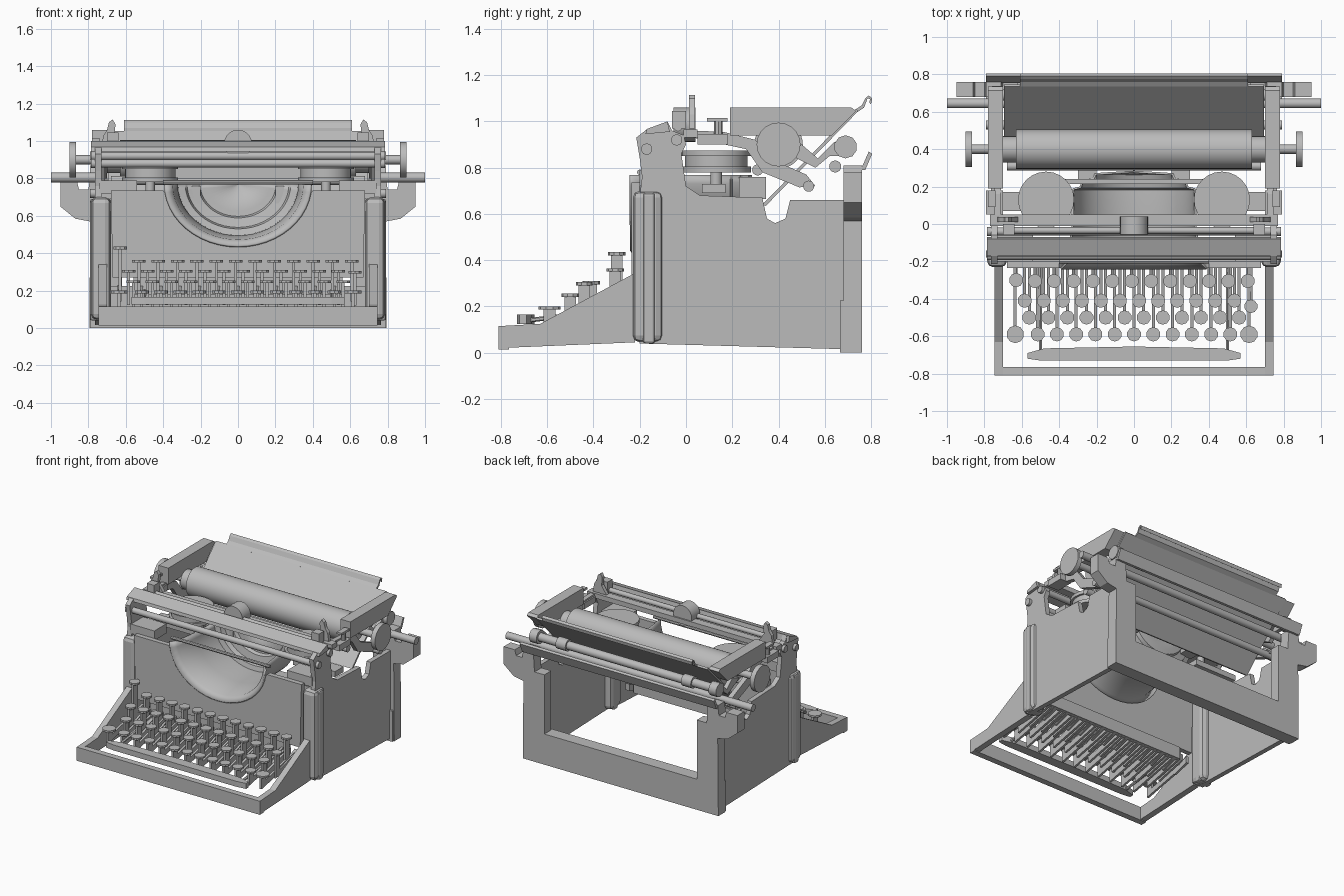
import bpy, bmesh, math
from mathutils import Matrix, Vector

cube = bpy.data.objects.get("Cube")
if cube:
    bpy.data.objects.remove(cube)

grey = bpy.data.materials.new("plain_grey")
grey.use_nodes = True
grey.diffuse_color = (0.5, 0.5, 0.5, 1)
grey.node_tree.nodes["Principled BSDF"].inputs["Base Color"].default_value = (0.5, 0.5, 0.5, 1)


def finish(name, bm, mirror=False, bevel=0, smooth=False):
    """Turn a bmesh into a named object, optionally mirrored across x."""
    bmesh.ops.recalc_face_normals(bm, faces=bm.faces)
    mesh = bpy.data.meshes.new(name)
    bm.to_mesh(mesh)
    bm.free()
    mesh.materials.append(grey)
    ob = bpy.data.objects.new(name, mesh)
    bpy.context.collection.objects.link(ob)
    if bevel:
        mod = ob.modifiers.new("bevel", 'BEVEL')
        mod.width, mod.segments = bevel, 2
    if mirror:
        ob.modifiers.new("mirror", 'MIRROR')
    if smooth:
        bpy.ops.object.select_all(action='DESELECT')
        ob.select_set(True)
        bpy.context.view_layer.objects.active = ob
        bpy.ops.object.shade_smooth_by_angle(angle=math.radians(40))
    return ob


def add_prism(bm, points, a, b, axis='x'):
    """Extrude a flat outline from a to b: (y, z) along x, (x, z) along y, (x, y) along z."""
    place = {'x': lambda p: (a, p[0], p[1]), 'y': lambda p: (p[0], a, p[1]),
             'z': lambda p: (p[0], p[1], a)}[axis]
    face = bm.faces.new([bm.verts.new(place(p)) for p in points])
    moved = bmesh.ops.extrude_face_region(bm, geom=[face])["geom"]
    shift = Vector([b - a if axis == c else 0 for c in 'xyz'])
    bmesh.ops.translate(bm, vec=shift, verts=[v for v in moved if isinstance(v, bmesh.types.BMVert)])


def prism(name, points, a, b, axis='x', mirror=False, bevel=0):
    bm = bmesh.new()
    add_prism(bm, points, a, b, axis)
    return finish(name, bm, mirror, bevel)


def box(name, x, y, z, mirror=False, bevel=0):
    outline = [(y[0], z[0]), (y[1], z[0]), (y[1], z[1]), (y[0], z[1])]
    return prism(name, outline, x[0], x[1], 'x', mirror, bevel)


def add_tube(bm, start, end, r, sides):
    start, end = Vector(start), Vector(end)
    d = end - start
    mat = Matrix.Translation((start + end) / 2) @ d.to_track_quat('Z', 'Y').to_matrix().to_4x4()
    bmesh.ops.create_cone(bm, cap_ends=True, segments=sides, radius1=r, radius2=r,
                          depth=d.length, matrix=mat)


def tube(name, start, end, r, sides=16, mirror=False):
    bm = bmesh.new()
    add_tube(bm, start, end, r, sides)
    return finish(name, bm, mirror, smooth=sides > 8)


def cross_rod(name, y, z, r, reach, sides=16):
    return tube(name, (-reach, y, z), (reach, y, z), r, sides)


# Keyboard frame
prism("keyboard_side", [(-.81, .02), (-.81, .115), (-.63, .125), (-.22, .345), (-.22, .045)],
      .7, .745, mirror=True)
box("keyboard_front_bar", (-.745, .745), (-.81, -.765), (.015, .115))

# Body: side panels, front columns and rear frame
side = [(-.2, .04), (.7, .015), (.7, .66), (.45, .66), (.43, .58), (.385, .56), (.35, .58),
        (.33, .67), (.06, .68), (0, .72), (-.02, .86), (0, .9), (-.01, .94), (-.06, .96),
        (-.08, 1), (-.17, .965), (-.215, .93), (-.2, .84), (-.19, .76), (-.2, .68)]
prism("side_panel", side, .73, .765, mirror=True)
box("front_column", (.68, .785), (-.23, -.1), (.045, .7), True, .03)
box("column_rib", (.68, .79), (-.185, -.135), (.04, .69), True, .01)
box("rear_sill", (-.79, .79), (.665, .76), (0, .225))
prism("rear_post", [(.62, .0), (.795, .0), (.79, .57), (.87, .585), (.95, .65), (.95, .78),
                    (.86, .78), (.85, .74), (.8, .74), (.79, .81), (.71, .81), (.7, .66),
                    (.62, .66)], .68, .76, 'y', True)
prism("rear_rail", [(.755, .79), (.775, .79), (.805, .86), (.79, .87)], -.79, .79)

# Front plate with a round notch
arc = [(.39 * math.cos(t), .76 - .325 * math.sin(t))
       for t in (math.pi * i / 24 for i in range(25))]
prism("front_plate", [(.67, .27), (.68, .735), (.4, .735)] + arc[1:-1]
      + [(-.4, .735), (-.68, .735), (-.67, .27)], -.235, -.2, 'y')

# Stepped half-bowl type basket behind the notch
bm = bmesh.new()
bowl = [(.395, -.235), (.36, -.2), (.335, -.02), (.33, .19), (.29, .2), (.28, .235),
        (.22, .245), (.21, .27), (.17, .275), (.001, .285)]
ring = [bm.verts.new((r, y, 0)) for r, y in bowl]
edges = [bm.edges.new(pair) for pair in zip(ring, ring[1:])]
bmesh.ops.spin(bm, geom=ring + edges, cent=(0, 0, 0), axis=(0, 1, 0), angle=math.pi, steps=24)
if sum(v.co.z for v in bm.verts) > 0:
    bmesh.ops.scale(bm, vec=(1, 1, -1), verts=bm.verts)
bmesh.ops.scale(bm, vec=(1, 1, .85), verts=bm.verts)
bmesh.ops.translate(bm, vec=(0, 0, .768), verts=bm.verts)
basket = finish("type_basket", bm, smooth=True)
basket.modifiers.new("thickness", 'SOLIDIFY').thickness = .012
box("basket_top_bar", (-.38, .38), (.215, .24), (.8, .865))
cross_rod("basket_front_rod", -.2, .78, .012, .4, 8)
box("basket_rear_block", (.2, .3), (.23, .345), (.665, .76), True)

# Ribbon spools
for label, r, low, high in (("spool_base", .15, .78, .805), ("spool_drum", .135, .805, .85),
                            ("spool_lid", .15, .85, .875), ("spool_shaft", .025, .7, .79)):
    tube(label, (.47, .13, low), (.47, .13, high), r, 24, True)
box("spool_bracket", (.4, .74), (.07, .17), (.69, .73), True)
box("corner_block", (.54, .74), (-.2, -.06), (.72, .79), True)

# Front rails
prism("top_rail", [(-.175, .945), (-.17, .967), (-.08, 1), (-.07, .955)], -.785, .785)
cross_rod("lower_front_rod", -.17, .88, .022, .78)
cross_rod("upper_front_rod", -.04, .92, .022, .78)
cross_rod("margin_rod", -.035, .975, .018, .7, 12)
box("carriage_front_rail", (-.77, .77), (-.01, .05), (.93, .965))
tube("centre_stop", (0, -.055, .985), (0, .04, .985), .075, 20)
prism("paper_guide_horn", [(.62, .97), (.73, .97), (.72, 1.03), (.7, 1.06), (.69, 1.1),
                           (.67, 1.115), (.655, 1.09), (.66, 1.03)], .012, .038, 'y', True)
box("margin_stop", (.64, .7), (-.06, .0), (.97, 1.045), True)

# Carriage arms and brackets
prism("carriage_arm", [(.19, 1.06), (.715, 1.06), (.735, 1.045), (.63, .94), (.19, .94)],
      .7, .78, mirror=True)
prism("carriage_bracket", [(.03, .96), (.16, .955), (.3, .92), (.36, .84), (.52, .77), (.56, .72),
                           (.49, .715), (.33, .78), (.26, .88), (.03, .93)], .71, .745, mirror=True)
prism("rear_link", [(.42, .87), (.5, .83), (.56, .8), (.62, .85), (.69, .85), (.7, .92),
                    (.64, .91), (.57, .84), (.5, .9)], .7, .73, mirror=True)
box("carriage_foot", (.7, .79), (.05, .18), (.9, .945), True)
tube("line_lever_post", (.76, .14, .93), (.76, .14, 1.0), .018, 8, True)
box("line_lever", (.74, .78), (.09, .18), (1, 1.015), True)

# Platen with knobs and the cross rods around it
cross_rod("platen", .4, .9, .105, .63, 32)
cross_rod("platen_shaft", .4, .9, .025, .88)
tube("platen_collar", (.63, .4, .9), (.7, .4, .9), .07, 20, True)
tube("platen_knob", (.865, .4, .9), (.9, .4, .9), .095, 20, True)
cross_rod("front_feed_rod", .31, .79, .024, .68)
cross_rod("under_feed_rod", .53, .72, .024, .79)
cross_rod("rear_long_rod", .645, .805, .026, 1)
cross_rod("rear_carriage_rod", .69, .89, .03, .72)
tube("rear_rod_collar", (.47, .69, .89), (.55, .69, .89), .042, 16, True)
tube("rear_rod_nut", (.7, .69, .89), (.76, .69, .89), .05, 10, True)
tube("post_pin", (.75, .71, .7), (.87, .71, .7), .02, 10, True)
tube("front_side_bolt", (.74, -.17, .88), (.785, -.17, .88), .025, 10, True)
tube("rear_side_bolt", (.74, -.04, .92), (.785, -.04, .92), .025, 10, True)

# Sloped paper table with a curled top edge
prism("paper_table", [(.33, .64), (.345, .635), (.745, 1.045), (.735, 1.055)], -.695, .695)
prism("paper_table_curl", [(.73, 1.05), (.76, 1.07), (.775, 1.1), (.79, 1.112), (.805, 1.1),
                           (.8, 1.075), (.793, 1.08), (.795, 1.097), (.785, 1.1), (.77, 1.06),
                           (.74, 1.04)], -.61, .61)

# Keys: round cap on a flat stem and lever running back under the plate
keys = []
for y, z, first, step, count in ((-.59, .2, -.515, .103, 11), (-.5, .255, -.56, .102, 12),
                                 (-.41, .31, -.585, .102, 12), (-.305, .365, -.53, .1035, 12)):
    keys += [(first + step * i, y, z, .038) for i in range(count)]
keys += [(-.635, -.59, .2, .047), (.615, -.59, .2, .047),
         (.625, -.44, .305, .036), (-.63, -.3, .435, .038)]
caps, levers = bmesh.new(), bmesh.new()
for x, y, z, r in keys:
    add_tube(caps, (x, y, z - .014), (x, y, z), r, 10)
    add_prism(levers, [(y - .025, z - .01), (y + .025, z - .01), (y + .025, .24 + .16 * y),
                       (-.2, .23), (-.2, .18), (y - .025, .19 + .16 * y)], x - .008, x + .008)
finish("key_caps", caps)
finish("key_levers", levers)
box("lever_comb", (-.56, .56), (-.22, -.19), (.18, .27))

# Space bar
prism("space_bar", [(-.57, -.72), (-.5, -.73), (.5, -.73), (.57, -.72), (.57, -.69), (.48, -.665),
                    (0, -.655), (-.48, -.665), (-.57, -.69)], .125, .165, 'z')
tube("space_bar_arm", (.5, -.68, .14), (.5, -.2, .2), .01, 6, True)
